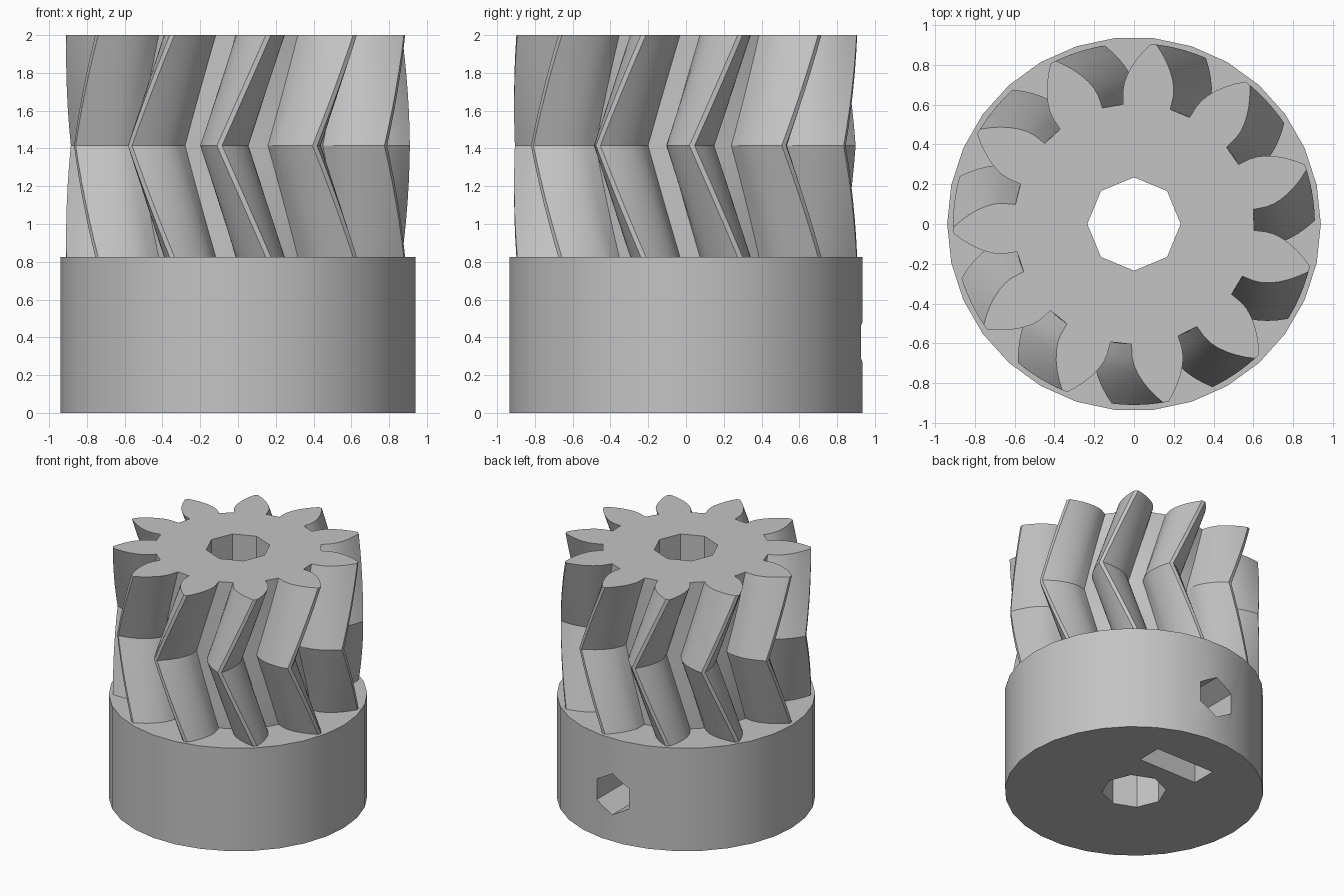
import bpy, bmesh, math
from math import cos, sin, pi, radians, acos, tan

if "Cube" in bpy.data.objects:
    bpy.data.objects.remove(bpy.data.objects["Cube"])

TEETH = 11
HUB_R, HUB_TOP, MID, TOP = 0.94, 0.825, 1.415, 2.0
ROOT_R, BASE_R, TIP_R = 0.605, 0.67, 0.91
BASE_HALF = radians(10.95)      # half tooth angle at the base circle
CENTRE = radians(18.36)         # first tooth direction at the ends
TWIST = pi / TEETH              # half a tooth pitch per herringbone half

grey = bpy.data.materials.new("plain grey")
grey.diffuse_color = (0.55, 0.55, 0.55, 1)
grey.use_nodes = True
grey.node_tree.nodes["Principled BSDF"].inputs["Base Color"].default_value = grey.diffuse_color


def loft(name, rings):
    """Closed solid through equal rings of 3D points."""
    bm = bmesh.new()
    loops = [[bm.verts.new(p) for p in ring] for ring in rings]
    n = len(loops[0])
    for a, b in zip(loops, loops[1:]):
        for i in range(n):
            j = (i + 1) % n
            bm.faces.new((a[i], a[j], b[j], b[i]))
    bmesh.ops.triangulate(bm, faces=bm.faces[:]) if len(rings) > 2 else None
    bm.faces.new(loops[0][::-1])
    bm.faces.new(loops[-1])
    bmesh.ops.recalc_face_normals(bm, faces=bm.faces[:])
    me = bpy.data.meshes.new(name)
    bm.to_mesh(me)
    bm.free()
    me.materials.append(grey)
    ob = bpy.data.objects.new(name, me)
    bpy.context.collection.objects.link(ob)
    return ob


def circle(r, n, start=0.0):
    return [(r * cos(start + 2 * pi * i / n), r * sin(start + 2 * pi * i / n)) for i in range(n)]


def upright(name, pts, z0, z1):
    return loft(name, [[(x, y, z) for x, y in pts] for z in (z0, z1)])


def along_y(name, pts, y0, y1, zc):
    return loft(name, [[(x, y, zc + z) for x, z in pts] for y in (y0, y1)])


def apply_boolean(target, tool, operation):
    mod = target.modifiers.new(operation, 'BOOLEAN')
    mod.operation, mod.object, mod.solver = operation, tool, 'EXACT'
    bpy.context.view_layer.objects.active = target
    bpy.ops.object.modifier_apply(modifier=mod.name)
    bpy.data.objects.remove(tool)


# Involute tooth outline: (radius, half angle) from root to tip
flank = [(ROOT_R, BASE_HALF + radians(0.4))]
for k in range(7):
    r = BASE_R + (TIP_R - BASE_R) * k / 6
    phi = acos(BASE_R / r)
    flank.append((r, BASE_HALF - (tan(phi) - phi)))
outline = []
for t in range(TEETH):
    c = CENTRE + 2 * pi * t / TEETH
    outline += [(r, c - h) for r, h in flank] + [(r, c + h) for r, h in reversed(flank)]

# Herringbone teeth, sunk a little into the hub for a clean join
STEPS = 6
levels = [(HUB_TOP - 0.05, 0.0)]
levels += [(HUB_TOP + (MID - HUB_TOP) * k / STEPS, -TWIST * k / STEPS) for k in range(STEPS + 1)]
levels += [(MID + (TOP - MID) * k / STEPS, -TWIST * (1 - k / STEPS)) for k in range(1, STEPS + 1)]
teeth = loft("teeth", [[(r * cos(a + w), r * sin(a + w), z) for r, a in outline] for z, w in levels])

# Hub
pinion = upright("herringbone_pinion", circle(HUB_R, 30), 0, HUB_TOP)
apply_boolean(pinion, teeth, 'UNION')

# Shaft bore, grub screw hole, nut slot with hexagonal top
SCREW_Z = 0.375
nut_r = 0.3
nut = [(nut_r * cos(a), nut_r * sin(a)) for a in (radians(d) for d in (30, 90, 150))]
nut += [(-0.26, -0.5), (0.26, -0.5)]
for cutter in (
    upright("bore", circle(0.235, 8), -0.1, 2.1),
    along_y("screw_hole", circle(0.165, 6, pi / 2), 0.0, 1.1, SCREW_Z),
    along_y("nut_slot", nut, 0.38, 0.58, SCREW_Z),
):
    apply_boolean(pinion, cutter, 'DIFFERENCE')

bpy.ops.object.select_all(action='DESELECT')
pinion.select_set(True)
bpy.context.view_layer.objects.active = pinion
bpy.ops.object.shade_smooth_by_angle(angle=radians(20))
